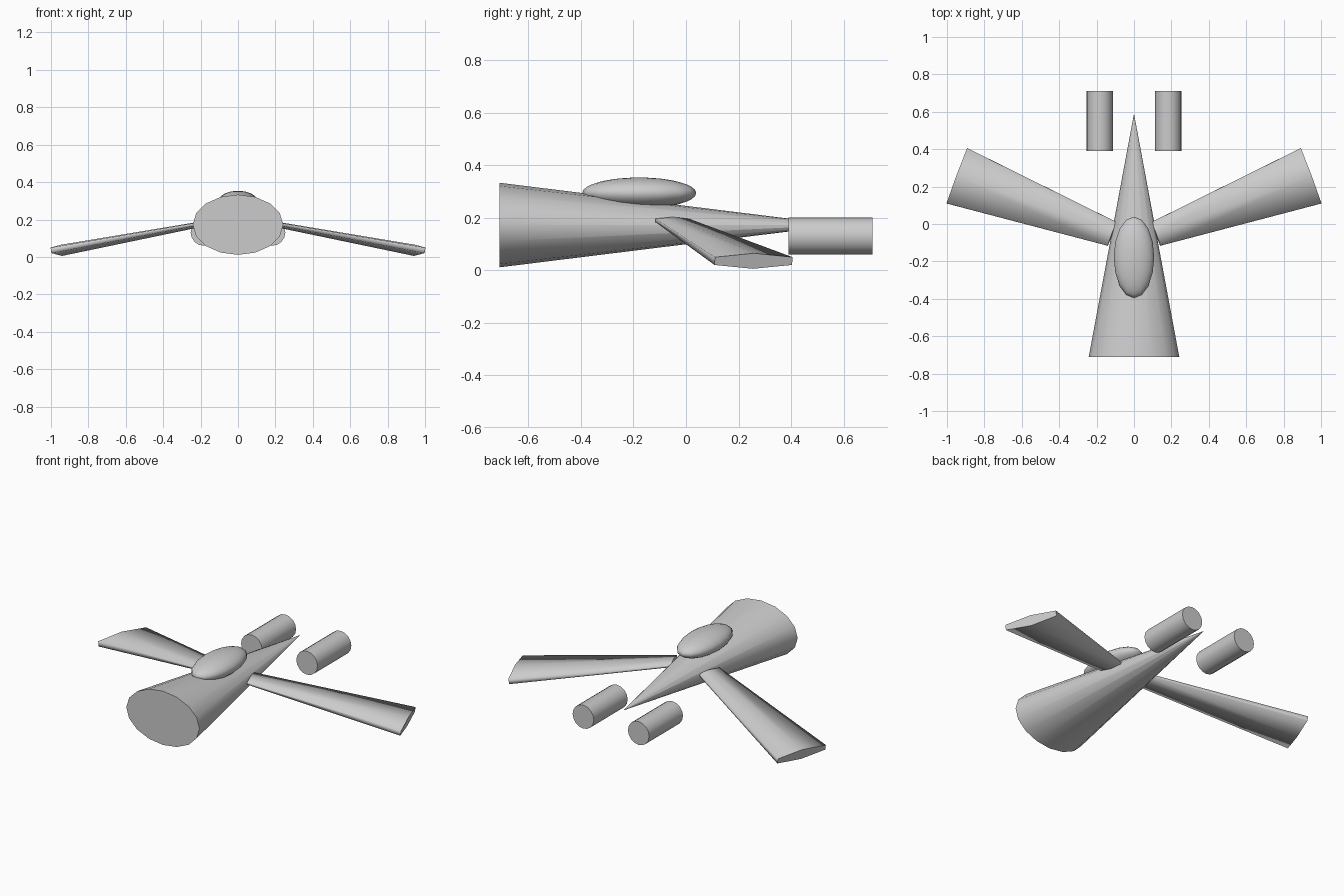
import bpy
import bmesh
from math import pi
from mathutils import Matrix, Vector

cube = bpy.data.objects.get("Cube")
if cube:
    bpy.data.objects.remove(cube)

grey = bpy.data.materials.new("hull_grey")
grey.use_nodes = True
colour = (0.6, 0.6, 0.6, 1)
grey.diffuse_color = colour
grey.node_tree.nodes["Principled BSDF"].inputs["Base Color"].default_value = colour


def finish(name, bm, mirrored=False):
    """Turn a bmesh into a grey object, smooth except around its end caps."""
    for face in bm.faces:
        face.smooth = True
        if len(face.verts) > 4:
            face.smooth = False
            for edge in face.edges:
                edge.smooth = False
    bmesh.ops.recalc_face_normals(bm, faces=bm.faces)
    mesh = bpy.data.meshes.new(name)
    bm.to_mesh(mesh)
    bm.free()
    mesh.materials.append(grey)
    obj = bpy.data.objects.new(name, mesh)
    bpy.context.collection.objects.link(obj)
    if mirrored:
        obj.modifiers.new("Mirror", "MIRROR").use_mirror_merge = False
    return obj


def tapered(name, start, end, across, r1, r2, sides, flatten=1.0, mirrored=False):
    """Capped cone from start to end; its section is squashed away from across."""
    start, end = Vector(start), Vector(end)
    axis = (end - start).normalized()
    across = Vector(across).normalized()
    up = axis.cross(across) * flatten
    place = Matrix((across, up, axis)).transposed().to_4x4()
    place.translation = (start + end) / 2
    bm = bmesh.new()
    bmesh.ops.create_cone(bm, cap_ends=True, segments=sides, radius1=r1,
                          radius2=r2, depth=(end - start).length, matrix=place)
    return finish(name, bm, mirrored)


# Fuselage: oval cone, wide flat nose, pointed tail
tapered("fuselage", (0, -0.71, 0.172), (0, 0.585, 0.172), (1, 0, 0),
        0.242, 0.001, 16, flatten=0.665)

# Canopy: stretched sphere
bm = bmesh.new()
bmesh.ops.create_uvsphere(
    bm, u_segments=16, v_segments=16, radius=1,
    matrix=Matrix.Translation((0, -0.178, 0.294)) @ Matrix.Diagonal((0.108, 0.217, 0.059, 1)))
finish("canopy", bm)

# Swept, drooping wings with a flattened six-sided section
tapered("wings", (0.117, -0.053, 0.19), (0.945, 0.257, 0.035), (0.35, -0.937, 0),
        0.078, 0.182, 6, flatten=0.165, mirrored=True)

# Twin engines floating beside the tail
tapered("engines", (0.183, 0.39, 0.13), (0.183, 0.71, 0.13), (1, 0, 0),
        0.07, 0.07, 16, mirrored=True)
